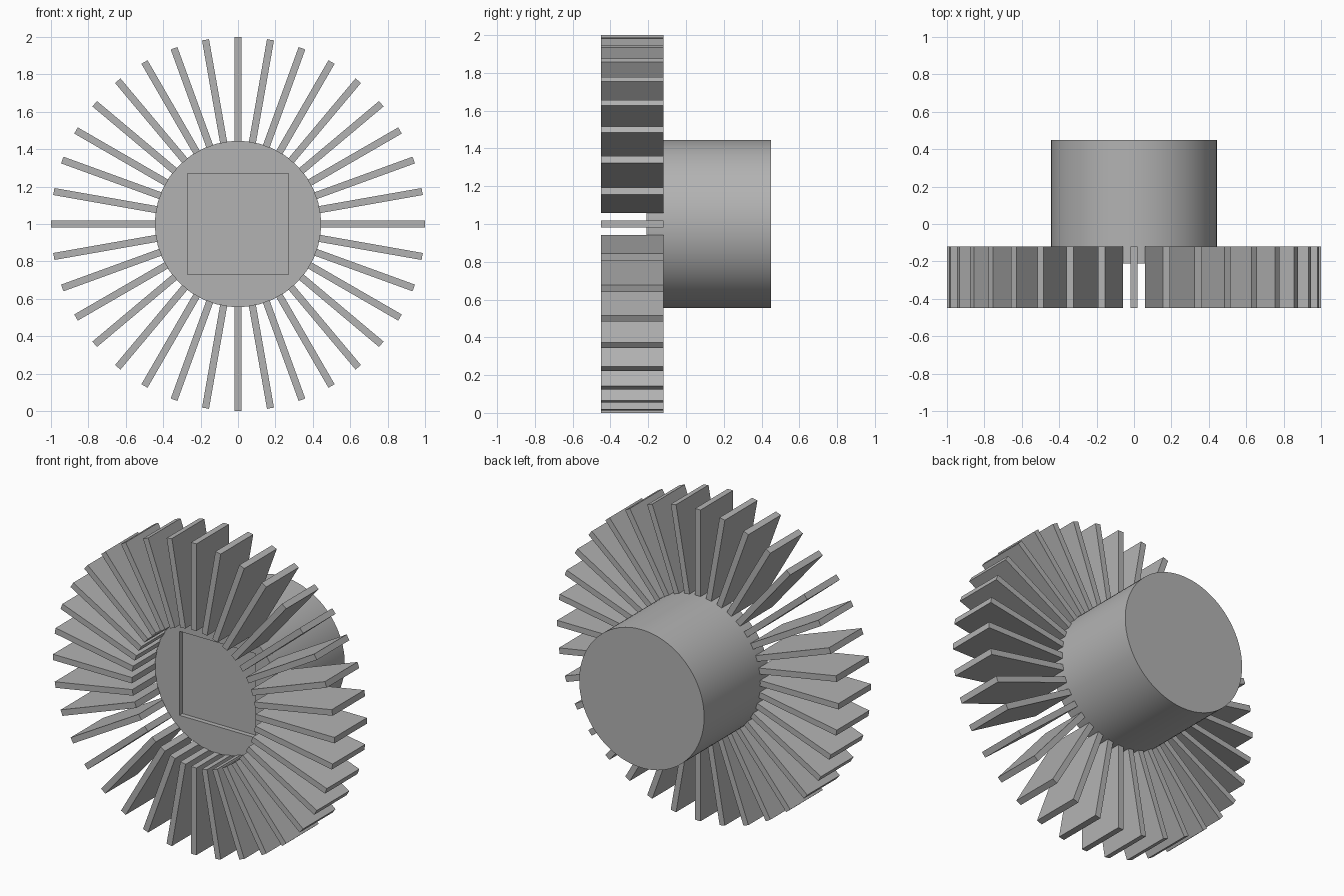
import bpy, math
from mathutils import Matrix, Vector

if "Cube" in bpy.data.objects:
    bpy.data.objects.remove(bpy.data.objects["Cube"], do_unlink=True)

CENTRE = Vector((0, 0, 1))
CORE_R, CORE_FRONT, CORE_BACK = 0.444, -0.21, 0.45
FIN_FRONT, FIN_BACK, FIN_THICK, FIN_COUNT = -0.45, -0.12, 0.038, 36
POCKET_SIDE, POCKET_DEPTH = 0.54, 0.03

grey = bpy.data.materials.new("metal_grey")
grey.use_nodes = True
colour = (0.45, 0.45, 0.45, 1)
grey.diffuse_color = colour
grey.node_tree.nodes["Principled BSDF"].inputs["Base Color"].default_value = colour


def box(name, size, location):
    bpy.ops.mesh.primitive_cube_add(size=1, location=location)
    ob = bpy.context.object
    ob.name = name
    ob.data.transform(Matrix.Diagonal((*size, 1)))
    return ob


# Solid round core
bpy.ops.mesh.primitive_cylinder_add(
    vertices=96, radius=CORE_R, depth=CORE_BACK - CORE_FRONT,
    location=(0, (CORE_FRONT + CORE_BACK) / 2, 1), rotation=(math.pi / 2, 0, 0))
core = bpy.context.object
core.name = "core"
core.data.materials.append(grey)

# Shallow square pocket in the front of the core
cutter = box("pocket_cutter", (POCKET_SIDE, POCKET_DEPTH * 2, POCKET_SIDE),
             (0, CORE_FRONT, 1))
cutter.hide_render = True
cut = core.modifiers.new("pocket", 'BOOLEAN')
cut.operation = 'DIFFERENCE'
cut.solver = 'EXACT'
cut.object = cutter
bpy.ops.object.select_all(action='DESELECT')
core.select_set(True)
bpy.context.view_layer.objects.active = core
bpy.ops.object.modifier_apply(modifier=cut.name)
bpy.data.objects.remove(cutter, do_unlink=True)
bpy.ops.object.shade_smooth_by_angle(angle=math.radians(30))

# Radial cooling fins sharing one mesh
inner = CORE_R - 0.004
fin = box("fin_01", (FIN_THICK, FIN_BACK - FIN_FRONT, 1 - inner), (0, 0, 0))
fin.data.transform(Matrix.Translation((0, (FIN_FRONT + FIN_BACK) / 2, (1 + inner) / 2)))
fin.data.materials.append(grey)
fin.location = CENTRE
for i in range(1, FIN_COUNT):
    copy = bpy.data.objects.new(f"fin_{i + 1:02d}", fin.data)
    copy.location = CENTRE
    copy.rotation_euler.y = math.tau * i / FIN_COUNT
    bpy.context.collection.objects.link(copy)
